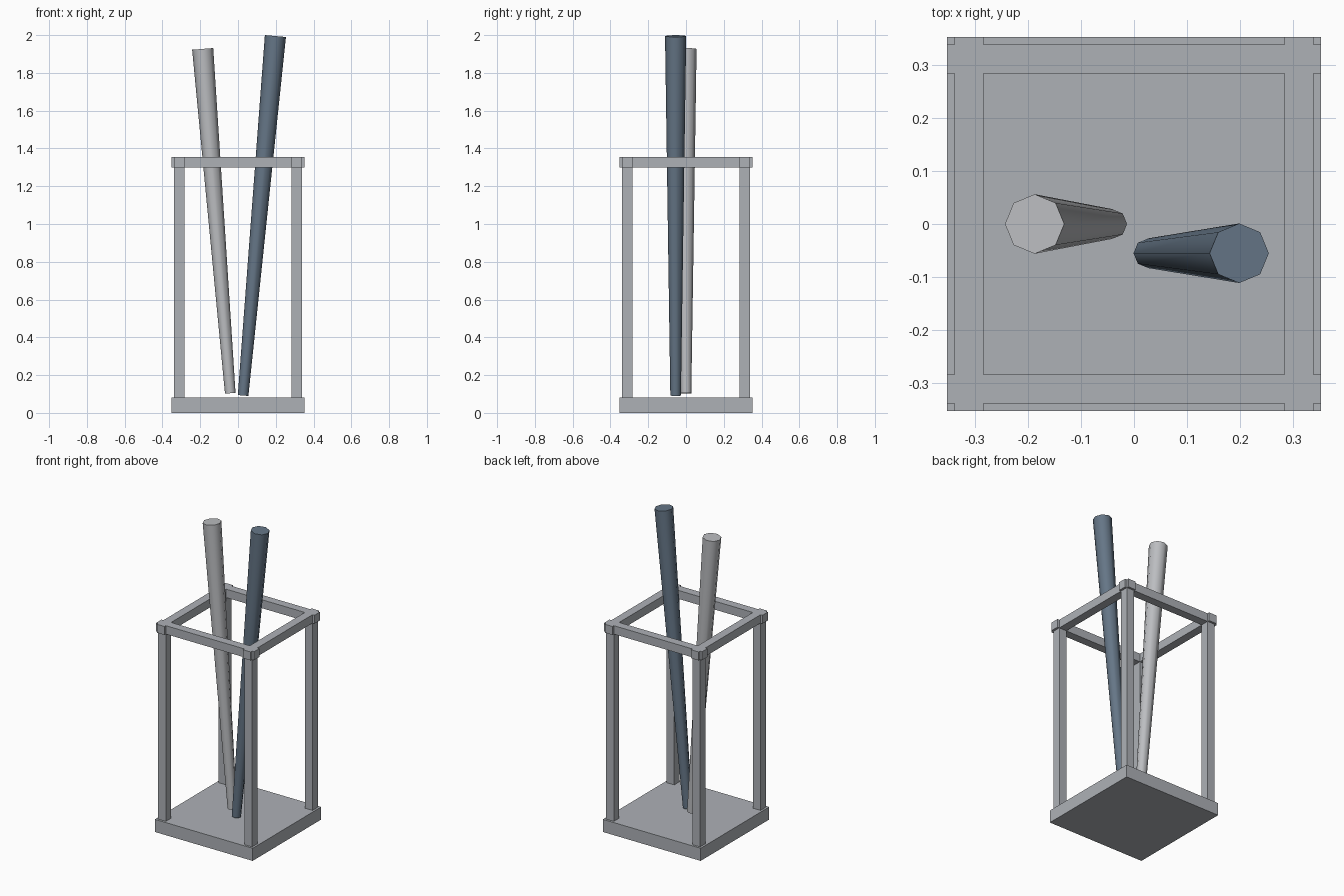
import bpy
import math
from mathutils import Vector

cube = bpy.data.objects.get("Cube")
if cube:
    bpy.data.objects.remove(cube, do_unlink=True)


def material(name, rgb):
    mat = bpy.data.materials.new(name)
    mat.use_nodes = True
    mat.diffuse_color = (*rgb, 1)
    mat.node_tree.nodes["Principled BSDF"].inputs["Base Color"].default_value = (*rgb, 1)
    return mat


frame_grey = material("frame grey", (0.42, 0.44, 0.47))
light_grey = material("light grey", (0.50, 0.51, 0.53))
slate_blue = material("slate blue", (0.13, 0.18, 0.24))


def box(name, low, high, mat):
    low, high = Vector(low), Vector(high)
    bpy.ops.mesh.primitive_cube_add(size=1, location=(low + high) / 2)
    obj = bpy.context.object
    obj.name = name
    obj.scale = high - low
    bpy.ops.object.transform_apply(location=False, rotation=False, scale=True)
    obj.data.materials.append(mat)
    return obj


def prism(name, outline, z0, z1, mat):
    n = len(outline)
    verts = [(x, y, z) for z in (z0, z1) for x, y in outline]
    faces = [tuple(reversed(range(n))), tuple(range(n, 2 * n))]
    faces += [(i, (i + 1) % n, n + (i + 1) % n, n + i) for i in range(n)]
    mesh = bpy.data.meshes.new(name)
    mesh.from_pydata(verts, [], faces)
    obj = bpy.data.objects.new(name, mesh)
    bpy.context.collection.objects.link(obj)
    mesh.materials.append(mat)
    return obj


def stick(name, bottom, top, mat):
    bottom, top = Vector(bottom), Vector(top)
    axis = top - bottom
    bpy.ops.mesh.primitive_cone_add(vertices=8, radius1=0.028, radius2=0.056,
                                    depth=axis.length, location=(bottom + top) / 2,
                                    rotation=(0, math.atan2(axis.x, axis.z), 0))
    obj = bpy.context.object
    obj.name = name
    obj.data.materials.append(mat)
    bpy.ops.object.shade_smooth_by_angle(angle=math.radians(60))


OUT, MID, IN = 0.352, 0.338, 0.283
BASE_TOP, RAIL_LOW, RAIL_TOP = 0.082, 1.3, 1.355

# Base slab
box("base", (-OUT, -OUT, 0), (OUT, OUT, BASE_TOP), frame_grey)

# Corner posts with notched caps, and the rails between them
corner = [(IN, IN), (OUT, IN), (OUT, MID), (MID, MID), (MID, OUT), (IN, OUT)]
for i, side in enumerate(("back_left", "back_right", "front_right", "front_left")):
    turn = i * math.pi / 2
    cap = prism("corner_cap_" + side, corner, RAIL_LOW, RAIL_TOP, frame_grey)
    cap.rotation_euler.z = turn
    x = 1 if side.endswith("left") else -1
    y = 1 if side.startswith("back") else -1
    xs, ys = sorted((x * IN, x * MID)), sorted((y * IN, y * MID))
    box("post_" + side, (xs[0], ys[0], BASE_TOP), (xs[1], ys[1], RAIL_LOW), frame_grey)

for s, (side_y, side_x) in ((-1, ("front", "right")), (1, ("back", "left"))):
    a, b = sorted((s * IN, s * MID))
    box("rail_" + side_y, (-IN, a, RAIL_LOW), (IN, b, RAIL_TOP), frame_grey)
    box("rail_" + side_x, (a, -IN, RAIL_LOW), (b, IN, RAIL_TOP), frame_grey)

# Tapered leaning sticks
stick("light_stick", (-0.041, 0, 0.104), (-0.187, 0, 1.927), light_grey)
stick("dark_stick", (0.027, -0.055, 0.092), (0.198, -0.055, 1.995), slate_blue)
